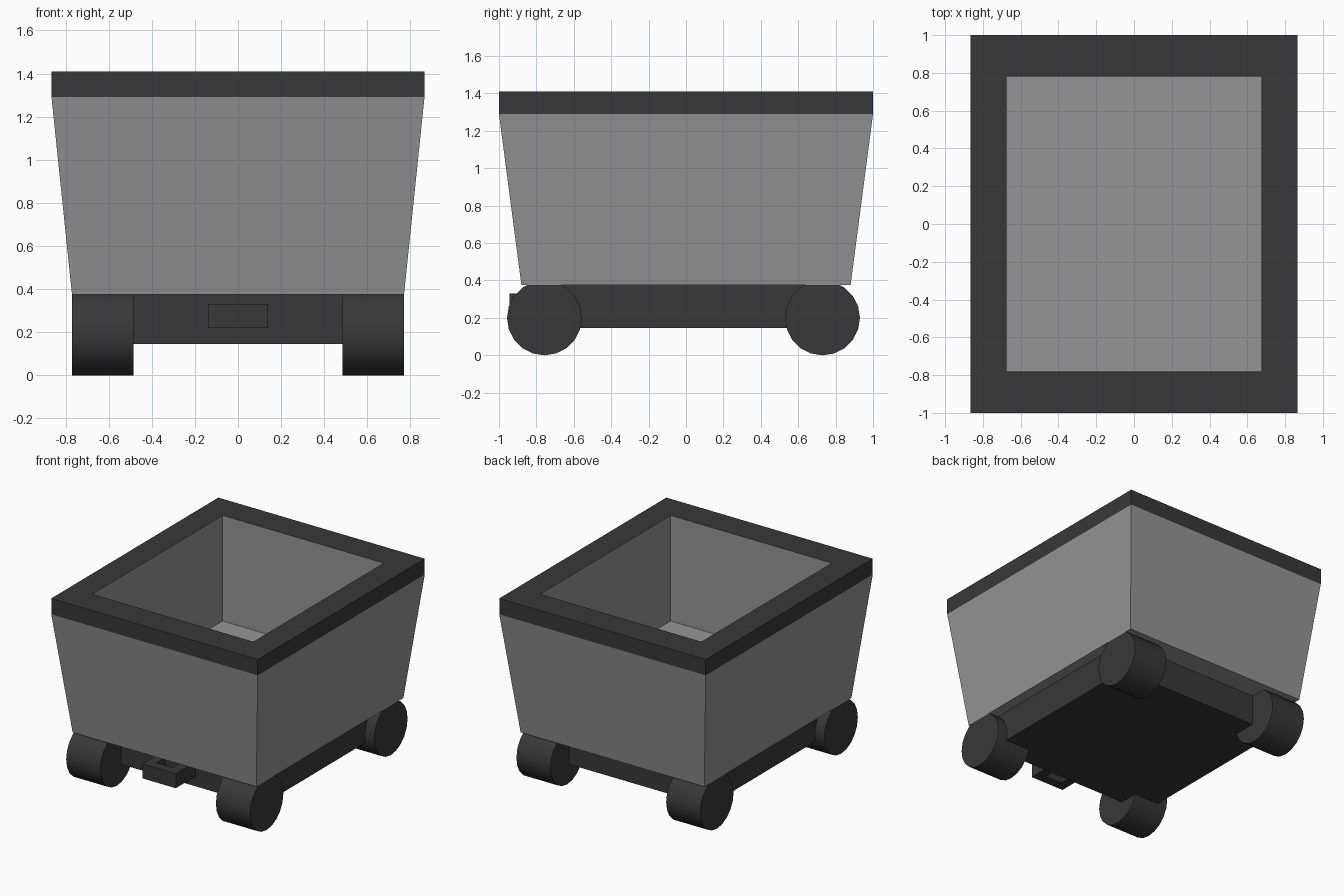
import bpy, bmesh
from math import pi
from mathutils import Matrix

if "Cube" in bpy.data.objects:
    bpy.data.objects.remove(bpy.data.objects["Cube"])


def material(name, v):
    m = bpy.data.materials.new(name)
    m.diffuse_color = (v, v, v, 1)
    m.use_nodes = True
    m.node_tree.nodes["Principled BSDF"].inputs["Base Color"].default_value = m.diffuse_color
    return m


GREY = material("grey_metal", 0.3)
DARK = material("dark_metal", 0.04)


def finish(name, bm, *mats):
    bmesh.ops.recalc_face_normals(bm, faces=bm.faces)
    mesh = bpy.data.meshes.new(name)
    bm.to_mesh(mesh)
    bm.free()
    obj = bpy.data.objects.new(name, mesh)
    bpy.context.collection.objects.link(obj)
    for m in mats:
        mesh.materials.append(m)
    return obj


def rect_loops(bm, loops, dark=(), closed=False):
    """Skin a stack of rectangles (half x, half y, centre y, z)."""
    rings = [[bm.verts.new((sx * hx, cy + sy * hy, z))
              for sx, sy in ((-1, -1), (1, -1), (1, 1), (-1, 1))]
             for hx, hy, cy, z in loops]
    pairs = list(zip(rings, rings[1:]))
    if closed:
        pairs.append((rings[-1], rings[0]))
    for n, (a, b) in enumerate(pairs):
        for i in range(4):
            j = (i + 1) % 4
            f = bm.faces.new((a[i], a[j], b[j], b[i]))
            f.material_index = 1 if n in dark else 0
    if not closed:
        bm.faces.new(rings[0])
        bm.faces.new(rings[-1])


# Tapered tub with dark rim and straight-sided cavity
bm = bmesh.new()
rect_loops(bm, [(0.77, 0.88, 0, 0.375), (0.865, 1.0, 0, 1.29),
                (0.865, 1.0, 0, 1.41), (0.675, 0.78, 0, 1.41),
                (0.675, 0.78, 0, 0.61)], dark=(1, 2))
finish("tub", bm, GREY, DARK)

# Chassis block under the tub
bm = bmesh.new()
rect_loops(bm, [(0.69, 0.71, 0, 0.145), (0.69, 0.71, 0, 0.375)])
finish("chassis", bm, DARK)

# Coupling loop at the front, with a vertical hole
bm = bmesh.new()
rect_loops(bm, [(0.14, 0.12, -0.825, 0.22), (0.14, 0.12, -0.825, 0.33),
                (0.07, 0.055, -0.82, 0.33), (0.07, 0.055, -0.82, 0.22)],
           closed=True)
finish("coupling", bm, DARK)

# Four wide wheels
for end, y in (("front", -0.757), ("back", 0.73)):
    for side, sx in (("left", -1), ("right", 1)):
        bm = bmesh.new()
        bmesh.ops.create_cone(bm, cap_ends=True, segments=20,
                              radius1=0.2, radius2=0.2, depth=0.285,
                              matrix=Matrix.Rotation(pi / 2, 4, 'Y'))
        wheel = finish(f"{end}_{side}_wheel", bm, DARK)
        wheel.location = (sx * 0.6275, y, 0.2)
        bpy.ops.object.select_all(action='DESELECT')
        wheel.select_set(True)
        bpy.context.view_layer.objects.active = wheel
        bpy.ops.object.shade_smooth_by_angle(angle=pi / 6)
